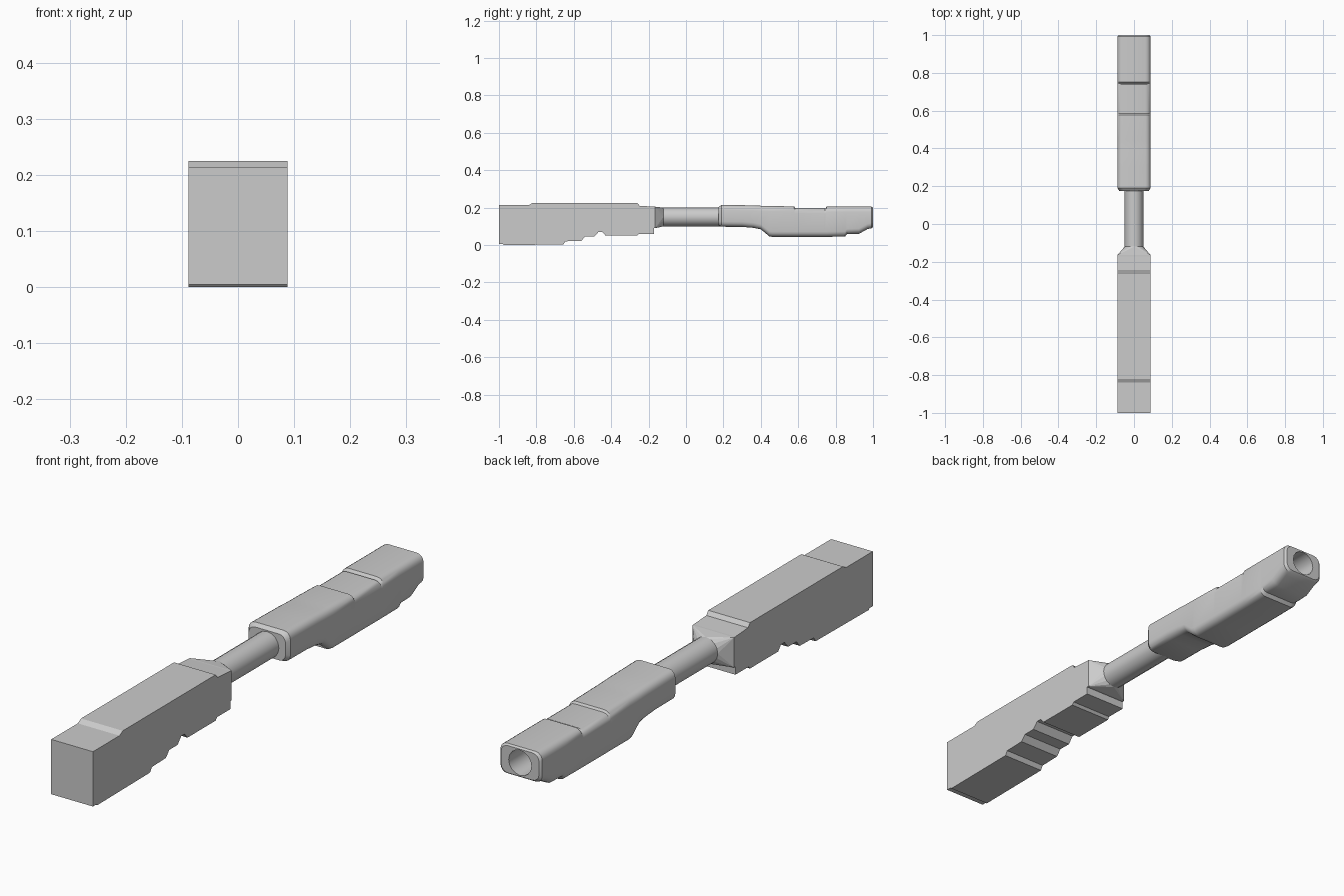
import bpy, bmesh
from math import cos, sin, pi

if "Cube" in bpy.data.objects:
    bpy.data.objects.remove(bpy.data.objects["Cube"])

ARC = 4  # segments per quarter round


def finish(name, bm, smooth=True):
    bmesh.ops.remove_doubles(bm, verts=bm.verts, dist=1e-5)
    bmesh.ops.recalc_face_normals(bm, faces=bm.faces)
    mesh = bpy.data.meshes.new(name)
    bm.to_mesh(mesh)
    bm.free()
    ob = bpy.data.objects.new(name, mesh)
    bpy.context.collection.objects.link(ob)
    if smooth:
        bpy.ops.object.select_all(action='DESELECT')
        ob.select_set(True)
        bpy.context.view_layer.objects.active = ob
        bpy.ops.object.shade_smooth_by_angle(angle=pi / 6)
    return ob


def section(y, zb, zt, hw, r):
    """Rounded rectangle across the y axis (a circle when r == hw)."""
    pts = []
    for q, (sx, sz) in enumerate([(1, 1), (-1, 1), (-1, -1), (1, -1)]):
        cx, cz = sx * (hw - r), (zt - r if sz > 0 else zb + r)
        for k in range(ARC + 1):
            a = pi / 2 * (q + k / ARC)
            pts.append((cx + r * cos(a), y, cz + r * sin(a)))
    return pts


def loft(name, sections, smooth=True):
    bm = bmesh.new()
    rings = [[bm.verts.new(p) for p in section(*s)] for s in sections]
    for a, b in zip(rings, rings[1:]):
        for i in range(len(a)):
            j = (i + 1) % len(a)
            bm.faces.new((a[i], a[j], b[j], b[i]))
    bm.faces.new(rings[0])
    bm.faces.new(rings[-1])
    return finish(name, bm, smooth)


def extrude_profile(name, profile, hw):
    bm = bmesh.new()
    face = bm.faces.new([bm.verts.new((-hw, y, z)) for y, z in profile])
    geo = bmesh.ops.extrude_face_region(bm, geom=[face])['geom']
    verts = [v for v in geo if isinstance(v, bmesh.types.BMVert)]
    bmesh.ops.translate(bm, verts=verts, vec=(2 * hw, 0, 0))
    return finish(name, bm, False)


W = 0.088

# Rear block with stepped underside
extrude_profile("rear_block", [
    (-1, .005), (-.98, .005), (-.975, 0), (-.655, .003), (-.645, .02), (-.56, .022),
    (-.54, .045), (-.49, .045), (-.468, .07), (-.447, .07), (-.43, .05),
    (-.26, .05), (-.252, .06), (-.172, .06), (-.172, .205), (-.248, .21),
    (-.26, .225), (-.82, .225), (-.84, .214), (-1, .214)], W)

# Faceted neck from block to tube
loft("neck", [(-.172, .09, .205, W, 0), (-.165, .09, .205, W, 0),
              (-.12, .1, .2, .05, .05)], False)

# Round connecting tube
loft("tube", [(-.13, .1, .2, .05, .05), (.2, .1, .2, .05, .05)])

# Front body: rounded loft, with the bore turned back into its end
R = .028
loft("front_body", [
    (.175, .104, .204, .078, R), (.19, .098, .215, W, R), (.30, .097, .213, W, R),
    (.36, .092, .212, W, R), (.40, .084, .21, W, R), (.445, .047, .209, W, R),
    (.46, .044, .209, W, R), (.578, .044, .206, W, R), (.584, .044, .198, W, R),
    (.738, .044, .198, W, R), (.743, .044, .194, W, R), (.752, .044, .205, W, R),
    (.85, .045, .205, W, R), (.86, .058, .205, W, R), (.925, .06, .205, W, R),
    (.97, .085, .205, W, R), (.992, .09, .205, W, R), (1, .096, .2, .08, R),
    (1, .1, .196, .048, .048), (.75, .1, .196, .048, .048)])
